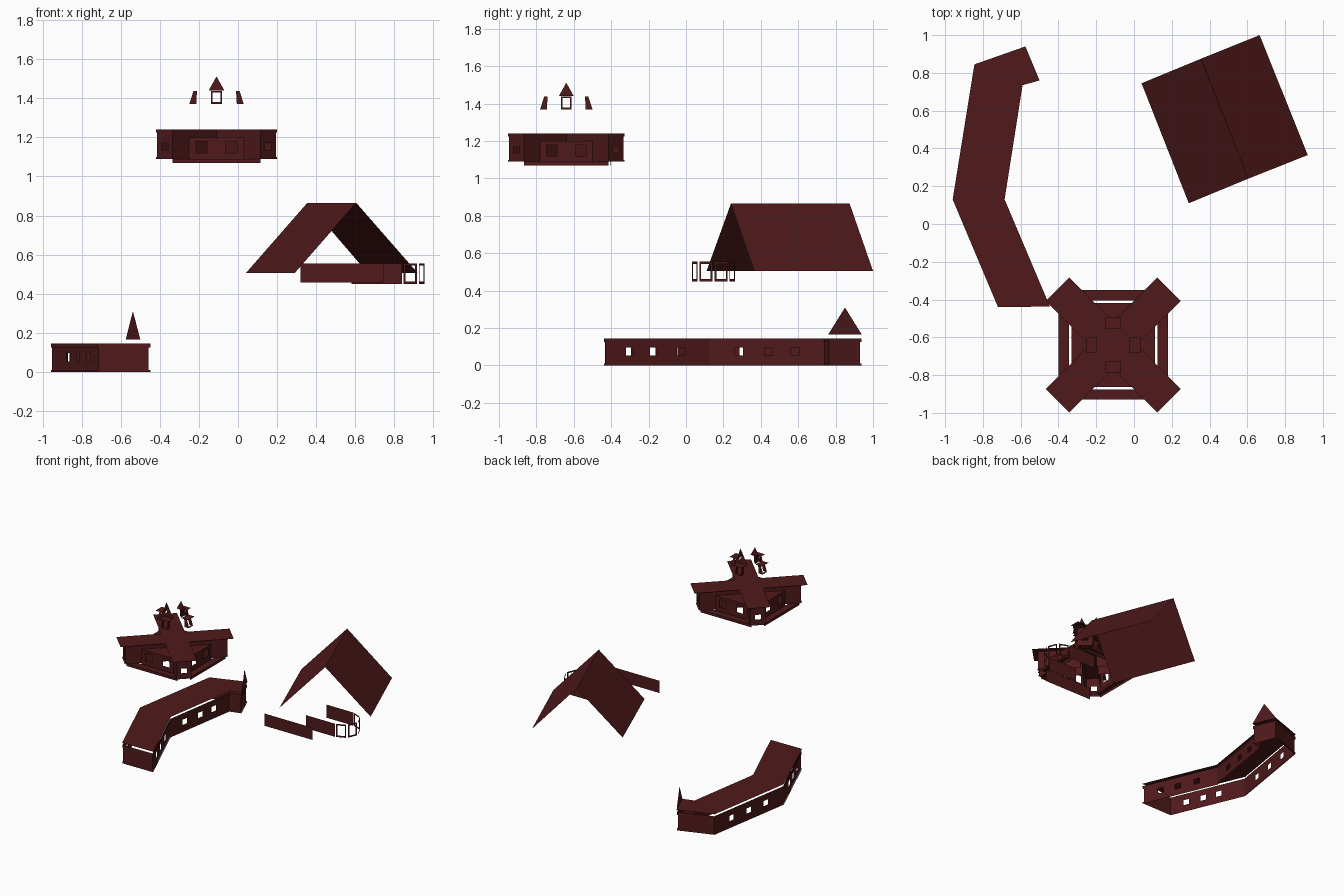
import bpy, math
from mathutils import Vector, Matrix

if "Cube" in bpy.data.objects:
    bpy.data.objects.remove(bpy.data.objects["Cube"])

mat = bpy.data.materials.new("dark_red")
mat.diffuse_color = (0.08, 0.01, 0.011, 1)
mat.use_nodes = True
mat.node_tree.nodes["Principled BSDF"].inputs["Base Color"].default_value = mat.diffuse_color


def mesh(name, quads, xf=None):
    """One object from a list of separate polygons."""
    verts, faces = [], []
    for q in quads:
        n = len(verts)
        verts += [(xf @ Vector(p)) if xf else Vector(p) for p in q]
        faces.append(list(range(n, n + len(q))))
    me = bpy.data.meshes.new(name)
    me.from_pydata(verts, [], faces)
    me.materials.append(mat)
    ob = bpy.data.objects.new(name, me)
    bpy.context.collection.objects.link(ob)
    return ob


def wall(p, q, z0, z1, holes=(), w=0.05, h0=0, h1=0):
    """Upright sheet from p to q, with openings centred at fractions of its length."""
    p, q = Vector(p), Vector(q)
    half = w / 2 / (q - p).length

    def quad(a, b, c, d):
        s, e = p.lerp(q, a), p.lerp(q, b)
        return [(s.x, s.y, c), (e.x, e.y, c), (e.x, e.y, d), (s.x, s.y, d)]
    out, t = [], 0
    for m in holes:
        out += [quad(t, m - half, z0, z1), quad(m - half, m + half, z0, h0),
                quad(m - half, m + half, h1, z1)]
        t = m + half
    return out + [quad(t, 1, z0, z1)]


def inset(loop, d):
    """Move a clockwise outline inwards by d."""
    res, n = [], len(loop)
    for i in range(n):
        a, b, c = (Vector(loop[(i + k) % n]) for k in (-1, 0, 1))
        e, f = (b - a).normalized(), (c - b).normalized()
        n1, n2 = Vector((e.y, -e.x)), Vector((f.y, -f.x))
        res.append(b + (n1 + n2) * d / (1 + n1.dot(n2)))
    return res


def ring(loop, z0, z1):
    return [f for i in range(len(loop))
            for f in wall(loop[i], loop[(i + 1) % len(loop)], z0, z1)]


# --- bent long building ---
plan = [(-.845, .845), (-.575, .94), (-.5, .76), (-.59, .735),
        (-.685, .13), (-.445, -.437), (-.72, -.44), (-.96, .13)]
mesh("long_roof", [[(x, y, .165) for x, y in plan]])
body = inset(plan, .008)
spots = {3: (.26, .49, .75), 4: (.28, .54, .77), 6: (.21, .44, .65), 7: (.25, .5, .75)}
walls = []
for i in range(8):
    walls += wall(body[i], body[(i + 1) % 8], 0, .145, spots.get(i, ()), .045, .053, .095)
mesh("long_walls", walls)
band = inset(plan, .002)
mesh("long_trim", ring(band, .125, .145) + ring(band, 0, .01))
mesh("long_gable", [[(-.575, .94, .165), (-.5, .76, .165), (-.538, .85, .31)]])

# --- steep gable roof ---
r0, r1 = (.355, .875, .865), (.605, .24, .865)
mesh("gable_roof", [[(.04, .745, .505), (.29, .11, .505), r1, r0],
                    [(.92, .365, .505), (.665, 1.0, .505), r0, r1]])

# --- loose walls and half-octagon bay below the gable roof ---
mesh("front_panel", wall((.32, -.12), (.745, -.12), .457, .555))
mesh("hall_panels", wall((.58, .03), (.84, .03), .45, .555) +
     wall((.60, .264), (.84, .264), .45, .555))
bay = [(.84 + .117 * math.sin(a), .147 - .117 * math.cos(a))
       for a in [k * math.pi / 4 for k in range(5)]]
frames = []
for a, b in zip(bay, bay[1:]):
    a, b = Vector(a), Vector(b)
    frames += wall(a.lerp(b, .08), b.lerp(a, .08), .45, .555, (.5,), .054, .463, .543)
mesh("bay_frames", frames)

# --- cross-shaped building, one quarter repeated four times ---
centre = Matrix.Translation((-.11, -.64, 0))
for k in range(4):
    turn = centre @ Matrix.Rotation(k * math.pi / 2, 4, 'Z')
    diag = turn @ Matrix.Rotation(math.pi / 4, 4, 'Z')
    # arm along local x: end wall with window, two side walls, base band
    mesh("arm_walls", wall((.375, -.057), (.375, .057), 1.09, 1.24, (.5,), .045, 1.135, 1.172) +
         wall((.057, -.057), (.375, -.057), 1.09, 1.24) +
         wall((.375, .057), (.057, .057), 1.09, 1.24), diag)
    mesh("arm_trim", wall((.379, -.06), (.379, .06), 1.09, 1.1) +
         wall((.379, -.06), (.379, .06), 1.225, 1.24), diag)
    # recessed wall between arms, with low roof behind it
    mesh("recessed_wall", wall((-.142, -.222), (.142, -.222), 1.075, 1.2, (.23, .77),
                               .056, 1.12, 1.18), turn)
    mesh("low_roof", [[(-.142, -.222, 1.2), (.142, -.222, 1.2), (0, -.08, 1.2)]], turn)
    # ledge linking the arm ends
    mesh("ledge", wall((-.225, -.29), (.225, -.29), 1.07, 1.09) +
         wall((-.225, -.235), (.225, -.235), 1.07, 1.09) +
         [[(-.225, -.29, 1.09), (.225, -.29, 1.09), (.225, -.235, 1.09), (-.225, -.235, 1.09)]],
         turn)
    # dormer: leaning window frame, cheeks, flat cover and gable
    lo, hi = (-.14, 1.37), (-.118, 1.437)

    def at(x, t):
        return (x, lo[0] + (hi[0] - lo[0]) * t, lo[1] + (hi[1] - lo[1]) * t)
    o, i = .027, .021
    parts = [[at(-o, 0), at(o, 0), at(o, .15), at(-o, .15)],
             [at(-o, .88), at(o, .88), at(o, 1), at(-o, 1)]]
    for s in (-1, 1):
        parts.append([at(s * o, .15), at(s * i, .15), at(s * i, .88), at(s * o, .88)])
        parts.append([at(s * o, 0), at(s * o, 1), (s * o, -.1, 1.437), (s * o, -.104, 1.37)])
    parts.append([(-.04, -.145, 1.44), (.04, -.145, 1.44), (.04, -.085, 1.44), (-.04, -.085, 1.44)])
    parts.append([(-.04, -.077, 1.44), (.04, -.077, 1.44), (0, -.077, 1.512)])
    mesh("dormer", parts, turn)

# crossing flat roof: two bars
for s, z in ((1, 1.245), (-1, 1.246)):
    mesh("cross_roof", [[(-.417, -.088, z), (.417, -.088, z), (.417, .088, z), (-.417, .088, z)]],
         centre @ Matrix.Rotation(s * math.pi / 4, 4, 'Z'))
